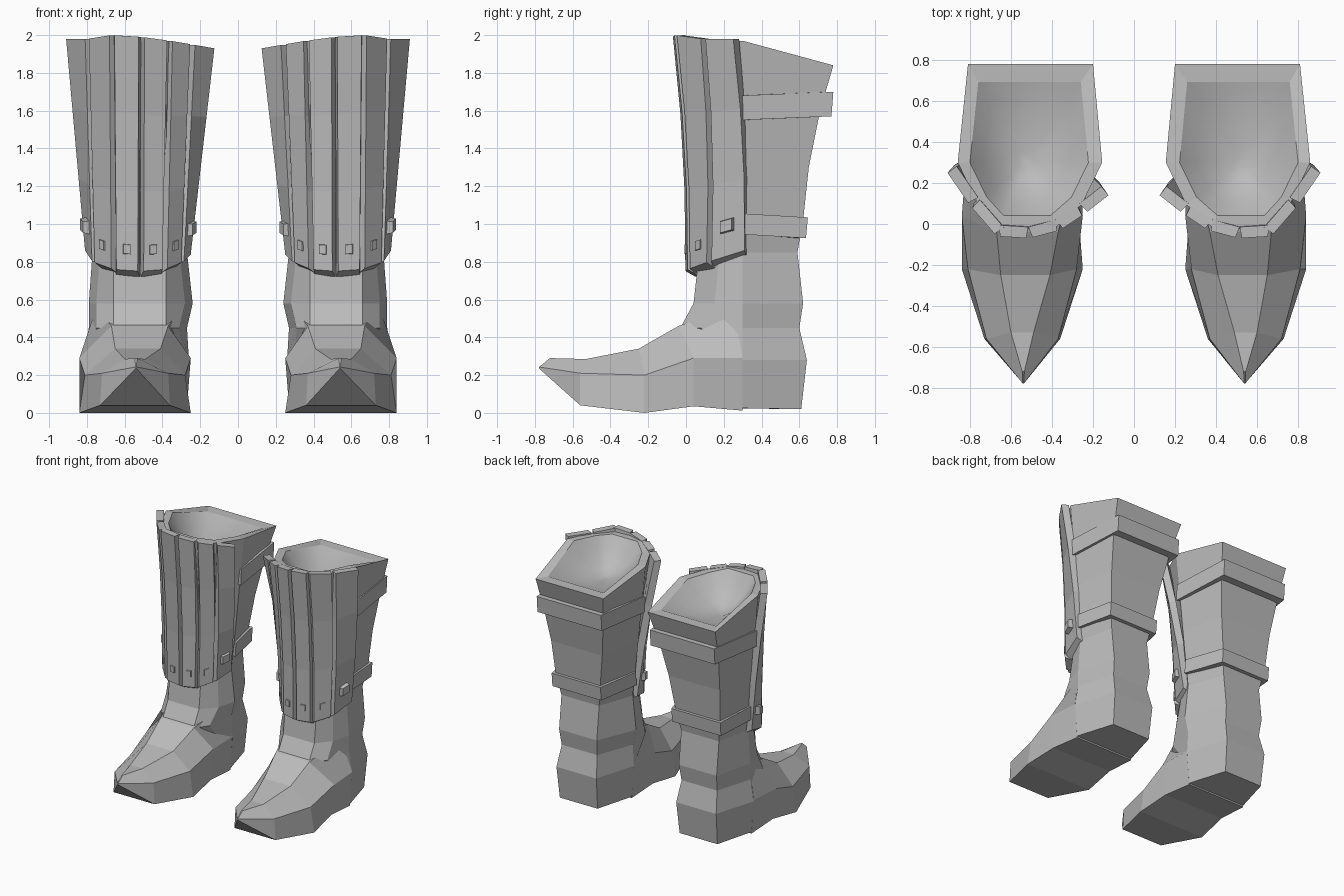
import bpy
import bmesh
from mathutils import Vector

default_cube = bpy.data.objects.get("Cube")
if default_cube:
    bpy.data.objects.remove(default_cube, do_unlink=True)

GREY = (0.5, 0.5, 0.5, 1.0)
material = bpy.data.materials.new("plain grey")
material.use_nodes = True
material.diffuse_color = GREY
material.node_tree.nodes["Principled BSDF"].inputs["Base Color"].default_value = GREY


def loft(name, rings, cap_start=True, cap_end=True, smooth=False, flip=False):
    """Skin a list of closed rings and mirror the part to the other boot."""
    bm = bmesh.new()
    rows = [[bm.verts.new(point) for point in ring] for ring in rings]
    count = len(rows[0])
    for low, high in zip(rows, rows[1:]):
        for i in range(count):
            j = (i + 1) % count
            bm.faces.new((low[i], low[j], high[j], high[i]))
    if cap_start:
        bm.faces.new(rows[0][::-1])
    if cap_end:
        bm.faces.new(rows[-1])
    bmesh.ops.recalc_face_normals(bm, faces=bm.faces)
    if flip:
        bmesh.ops.reverse_faces(bm, faces=bm.faces)
    for face in bm.faces:
        face.smooth = smooth
    mesh = bpy.data.meshes.new(name)
    bm.to_mesh(mesh)
    bm.free()
    mesh.materials.append(material)
    part = bpy.data.objects.new(name, mesh)
    bpy.context.collection.objects.link(part)
    mirror = part.modifiers.new("Other boot", "MIRROR")
    mirror.use_mirror_merge = False


def leg_ring(z, side_in, side_out, back_in, back_out, back_y, front_y, drop=0.0):
    """Eight-sided leg section: square at the back, rounded at the front."""
    corner_y = front_y + 0.11
    inset = 0.1 if z > 1 else 0.04
    return [Vector(p) for p in (
        (back_in, back_y, z - drop), (side_in, 0.3, z - drop * 0.3),
        (side_in + inset, corner_y, z - drop * 0.2), (0.38, front_y, z),
        (0.66, front_y, z), (side_out - inset, corner_y, z),
        (side_out, 0.3, z), (back_out, back_y, z - drop))]


def toward(ring, target, across, down):
    """Move a ring toward a point, separately across and in height."""
    return [Vector((p.x + (target.x - p.x) * across,
                    p.y + (target.y - p.y) * across,
                    p.z + (target.z - p.z) * down)) for p in ring]


# Leg and heel
leg_rings = [leg_ring(*row) for row in (
    (0.025, 0.28, 0.80, 0.37, 0.71, 0.61, 0.19, 0.005),
    (0.28, 0.26, 0.82, 0.36, 0.72, 0.64, 0.10),
    (0.45, 0.27, 0.79, 0.38, 0.70, 0.60, -0.03),
    (0.58, 0.24, 0.79, 0.37, 0.71, 0.62, 0.04),
    (0.85, 0.27, 0.77, 0.37, 0.71, 0.59, 0.07),
    (1.02, 0.25, 0.79, 0.34, 0.74, 0.62, 0.065),
    (1.30, 0.22, 0.81, 0.30, 0.76, 0.65, 0.055),
    (1.60, 0.19, 0.83, 0.25, 0.79, 0.71, 0.025),
    (1.97, 0.155, 0.86, 0.20, 0.81, 0.78, -0.015, 0.13))]
bowl_floor = Vector((0.53, 0.3, 1.74))
rim = toward(leg_rings[-1], bowl_floor, 0.18, 0)
loft("boot_leg", leg_rings + [rim], cap_end=False)

# Shallow rounded hollow in the top
loft("boot_hollow", [rim] + [toward(rim, bowl_floor, across, down) for across, down in
                             ((0.25, 0.45), (0.55, 0.8), (0.85, 1))],
     cap_start=False, smooth=True, flip=True)


def foot_ring(y, sole, edge, ridge, ridge_y):
    """Foot section; each of sole, edge and ridge is (inner x, outer x, z)."""
    return [(sole[0], y, sole[2]), (edge[0], y, edge[2]),
            (ridge[0], ridge_y, ridge[2]), (ridge[1], ridge_y, ridge[2]),
            (edge[1], y, edge[2]), (sole[1], y, sole[2])]


# Foot with a pointed, upturned toe
loft("boot_foot", [
    foot_ring(0.30, (0.28, 0.80, 0.012), (0.26, 0.82, 0.29), (0.29, 0.75, 0.56), 0.25),
    foot_ring(0.04, (0.27, 0.81, 0.035), (0.25, 0.84, 0.29), (0.37, 0.67, 0.46), -0.04),
    foot_ring(-0.22, (0.25, 0.84, 0.0), (0.28, 0.81, 0.20), (0.41, 0.65, 0.34), -0.25),
    foot_ring(-0.56, (0.36, 0.73, 0.04), (0.37, 0.72, 0.21), (0.49, 0.60, 0.285), -0.53),
    foot_ring(-0.778, (0.538, 0.542, 0.235), (0.537, 0.543, 0.243), (0.535, 0.545, 0.29), -0.72),
])

# Shin guard outline, from the inner side round the front to the outer side
guard_top = [Vector(p) for p in (
    (0.125, 0.14, 1.93), (0.24, 0.05, 1.95), (0.36, -0.03, 1.97),
    (0.51, -0.07, 1.99), (0.67, -0.06, 2.0), (0.80, 0.09, 1.98), (0.91, 0.25, 1.98))]
guard_bottom = [Vector(p) for p in (
    (0.25, 0.27, 0.84), (0.29, 0.12, 0.80), (0.385, 0.02, 0.76),
    (0.515, -0.005, 0.75), (0.66, 0.01, 0.76), (0.77, 0.12, 0.80), (0.81, 0.31, 0.86))]


def guard_point(i, height):
    """Point on the guard, height 0 at the top and 1 at the bottom."""
    point = guard_top[i].lerp(guard_bottom[i], height)
    point.y += 0.08 * height * (1 - height)
    return point


def inward(a, b):
    return Vector((a.y - b.y, b.x - a.x, 0)).normalized()


# Shin guard slats and the stud on each
for i in range(len(guard_top) - 1):
    on_side = i in (0, 5)
    rings = []
    for height in (0, 0.33, 0.66, 1):
        a, b = guard_point(i, height), guard_point(i + 1, height)
        inner = inward(a, b) * 0.055
        if height == 1:
            inner.z = -0.03
        along = (b - a).normalized()
        start = along * (0 if i == 0 else 0.016)
        end = along * (0 if i == 5 else 0.016)
        rings.append([a + start, b - end, b - end * 0.6 + inner, a + start * 0.6 + inner])
    loft(f"shin_slat_{i + 1}", rings)

    height, half_wide, half_tall, depth = (
        (0.86, 0.038, 0.035, 0.03) if on_side else (0.91, 0.022, 0.028, 0.01))
    a, b = guard_point(i, height), guard_point(i + 1, height)
    middle, across, normal = (a + b) / 2, (b - a).normalized(), inward(a, b)
    stud = []
    for offset, scale in ((0.01, 1), (-depth, 0.85)):
        stud.append([middle + normal * offset + across * half_wide * scale * u
                     + Vector((0, 0, half_tall * scale * v))
                     for u, v in ((-1, -1), (1, -1), (1, 1), (-1, 1))])
    loft(f"slat_stud_{i + 1}", stud)


def strap(name, path, bottom, top):
    """Band around the sides and back of the leg."""
    center = Vector((0.53, 0.35, 0))
    rings = []
    for x, y, lift in path:
        outer = Vector((x, y, 0))
        inner = outer.lerp(center, 0.17)
        rings.append([outer + Vector((0, 0, top + lift)),
                      outer + Vector((0, -0.01, bottom + lift)),
                      inner + Vector((0, 0, bottom + lift)),
                      inner + Vector((0, 0, top + lift))])
    loft(name, rings)


# Straps
strap("upper_strap", [(0.172, 0.29, -0.01), (0.22, 0.78, 0.01),
                      (0.80, 0.78, 0.01), (0.85, 0.29, -0.01)], 1.56, 1.69)
strap("lower_strap", [(0.235, 0.31, 0.01), (0.32, 0.645, -0.01),
                      (0.76, 0.645, -0.01), (0.805, 0.31, 0.01)], 0.935, 1.045)
